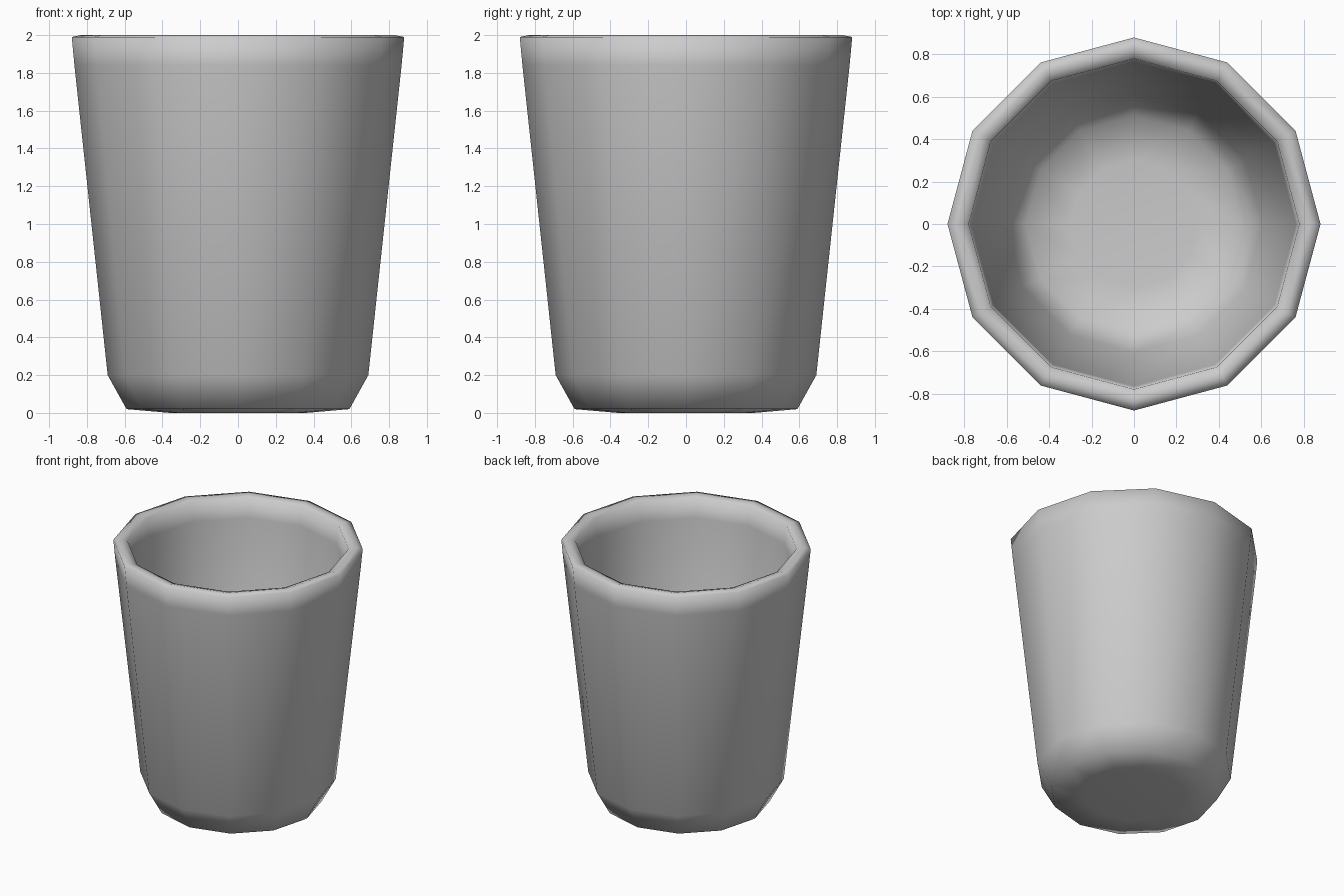
import bpy, bmesh, math

if "Cube" in bpy.data.objects:
    bpy.data.objects.remove(bpy.data.objects["Cube"])

SIDES = 12
# Cup cross-section (radius, height): underside, outer wall, rim, inner wall, floor
profile = [(0.36, 0.0), (0.59, 0.02), (0.69, 0.2), (0.866, 1.84), (0.88, 1.99),
           (0.83, 2.0), (0.78, 1.985), (0.765, 1.84), (0.605, 0.25),
           (0.51, 0.11), (0.3, 0.09)]

bm = bmesh.new()
rings = []
for r, z in profile:
    rings.append([bm.verts.new((r * math.cos(2 * math.pi * i / SIDES),
                                r * math.sin(2 * math.pi * i / SIDES), z))
                  for i in range(SIDES)])

# Walls between neighbouring rings
for a, b in zip(rings, rings[1:]):
    for i in range(SIDES):
        j = (i + 1) % SIDES
        bm.faces.new((a[i], a[j], b[j], b[i]))

# Underside and inner floor
bm.faces.new(rings[0][::-1])
bm.faces.new(rings[-1])
bmesh.ops.recalc_face_normals(bm, faces=bm.faces)
for f in bm.faces:
    f.smooth = True

mesh = bpy.data.meshes.new("cup")
bm.to_mesh(mesh)
bm.free()
cup = bpy.data.objects.new("cup", mesh)
bpy.context.collection.objects.link(cup)
